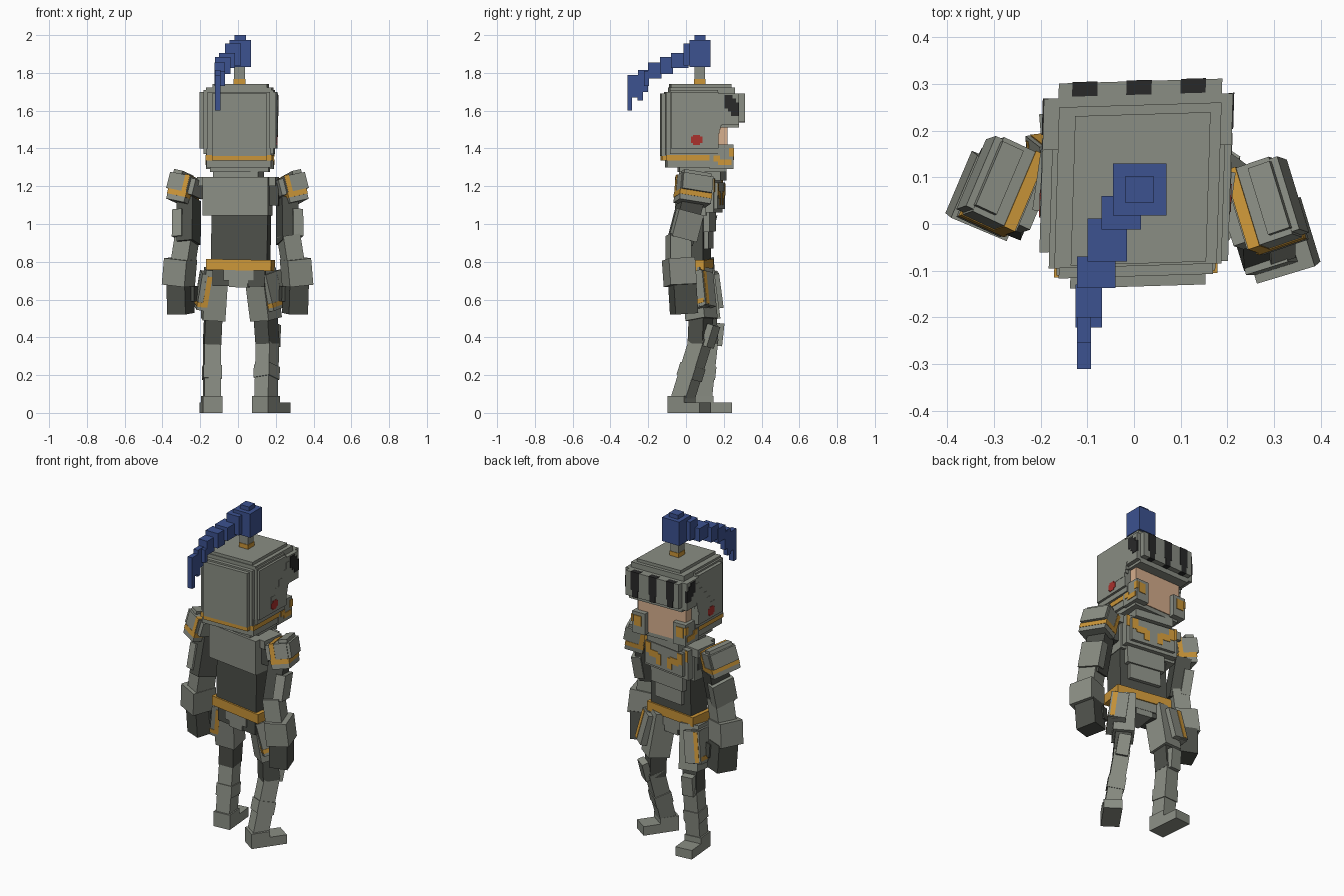
import bpy, bmesh, math
from mathutils import Matrix, Vector

cube = bpy.data.objects.get("Cube")
if cube:
    bpy.data.objects.remove(cube, do_unlink=True)

def material(name, rgb):
    m = bpy.data.materials.new(name)
    m.use_nodes = True
    m.diffuse_color = (*rgb, 1)
    b = m.node_tree.nodes["Principled BSDF"]
    b.inputs["Base Color"].default_value = (*rgb, 1)
    b.inputs["Roughness"].default_value = 0.9
    return m

STEEL = material("steel grey", (0.255, 0.27, 0.23))
DARK = material("dark cloth", (0.075, 0.08, 0.068))
GOLD = material("gold trim", (0.60, 0.305, 0.04))
BLUE = material("plume blue", (0.045, 0.085, 0.28))
SKIN = material("skin", (0.68, 0.43, 0.27))
RED = material("rivet red", (0.40, 0.03, 0.025))
BLACK = material("slot black", (0.022, 0.022, 0.022))

def parts(name, mat, boxes, M=Matrix()):
    """One object from boxes given as x0, x1, y0, y1, z0, z1 in the frame M."""
    bm = bmesh.new()
    for x0, x1, y0, y1, z0, z1 in boxes:
        T = Matrix.Translation(((x0 + x1) / 2, (y0 + y1) / 2, (z0 + z1) / 2))
        S = Matrix.Diagonal((abs(x1 - x0), abs(y1 - y0), abs(z1 - z0), 1))
        bmesh.ops.create_cube(bm, size=1, matrix=M @ T @ S)
    bmesh.ops.recalc_face_normals(bm, faces=bm.faces)
    me = bpy.data.meshes.new(name)
    bm.to_mesh(me)
    bm.free()
    me.materials.append(mat)
    ob = bpy.data.objects.new(name, me)
    bpy.context.collection.objects.link(ob)

def frame(top, bottom, yaw):
    """Frame at the middle of a limb segment: z runs up the segment, x is turned by yaw degrees."""
    a, b = Vector(top), Vector(bottom)
    z = (a - b).normalized()
    x = Vector((math.cos(math.radians(yaw)), math.sin(math.radians(yaw)), 0))
    y = z.cross(x).normalized()
    x = y.cross(z)
    M = Matrix((x, y, z)).transposed().to_4x4()
    M.translation = (a + b) / 2
    return M, (a - b).length

def block(w, d, h, dx=0, dy=0, dz=0):
    return (dx - w / 2, dx + w / 2, dy - d / 2, dy + d / 2, dz - h / 2, dz + h / 2)

def segment(name, mat, top, bottom, w, d, yaw):
    M, h = frame(top, bottom, yaw)
    parts(name, mat, [block(w, d, h)], M)
    return M, h

# ---- Helmet, slightly skewed like the rest of the stance
HEAD = Matrix(((1, 0.03, 0, 0.002), (0.03, 1, 0, 0), (0, 0, 1, 0), (0, 0, 0, 1)))
parts("helmet_shell", STEEL, [
    (-0.203, 0.0, -0.055, 0.165, 1.40, 1.70),
    (0.0, 0.202, -0.085, 0.165, 1.40, 1.70),
    (-0.182, 0.188, -0.09, 0.165, 1.37, 1.71),
    (-0.16, 0.17, -0.112, 0.10, 1.365, 1.70),
    (-0.135, 0.155, -0.134, 0.10, 1.36, 1.69),
    (-0.17, 0.178, -0.09, 0.255, 1.51, 1.722),
    (-0.135, 0.155, -0.085, 0.235, 1.70, 1.74)], HEAD)
parts("neck_guard", STEEL, [
    (-0.165, 0.175, -0.105, 0.17, 1.30, 1.40),
    (-0.15, 0.16, -0.04, 0.21, 1.275, 1.31),
    (-0.175, -0.09, 0.12, 0.245, 1.29, 1.42),
    (0.095, 0.18, 0.12, 0.245, 1.29, 1.42)], HEAD)
parts("neck_guard_trim", GOLD, [
    (-0.17, 0.18, -0.11, 0.15, 1.337, 1.365),
    (-0.135, 0.155, -0.132, 0.0, 1.337, 1.36)]
    + [b for s, x in ((-1, -0.175), (1, 0.18)) for b in (
        (x - s * 0.01, x + s * 0.004, 0.14, 0.175, 1.33, 1.362),
        (x - s * 0.01, x + s * 0.004, 0.165, 0.235, 1.312, 1.342),
        (x - s * 0.015, x - s * 0.062, 0.24, 0.249, 1.338, 1.40),
        (x - s * 0.01, x + s * 0.003, 0.222, 0.248, 1.358, 1.402))], HEAD)
parts("face", SKIN, [(-0.155, 0.16, 0.10, 0.215, 1.30, 1.53)], HEAD)

# Visor with stepped arms reaching back to the rivets
parts("visor", STEEL, [
    (-0.172, 0.178, 0.16, 0.306, 1.54, 1.69),
    (-0.203, 0.202, 0.14, 0.274, 1.525, 1.69),
    (-0.172, 0.178, 0.15, 0.275, 1.51, 1.56)], HEAD)
for s, x in ((-1, -0.203), (1, 0.202)):
    side = "left" if s > 0 else "right"
    parts(f"visor_arm_{side}", STEEL,
          [(x - s * 0.02, x + s * 0.0015, 0.02 + 0.035 * i, 0.165 + 0.006 * i,
            1.46 + 0.02 * i, 1.50 + 0.04 * i) for i in range(5)], HEAD)
    parts(f"visor_rivet_{side}", RED, [
        (x, x + s * 0.003, 0.02, 0.08, 1.428, 1.462),
        (x, x + s * 0.003, 0.032, 0.068, 1.418, 1.472)], HEAD)
    parts(f"visor_side_slot_{side}", BLACK, [
        (x - s * 0.01, x + s * 0.0025, y, y + 0.042, z, z + 0.07)
        for y, z in ((0.197, 1.612), (0.216, 1.595), (0.233, 1.572))], HEAD)
parts("visor_slots", BLACK,
      [(x - 0.027, x + 0.027, 0.277, 0.308, 1.58, 1.692) for x in (-0.116, 0, 0.116)]
      + [(x - 0.018, x + 0.018, 0.27, 0.308, 1.538, 1.58) for x in (-0.116, 0, 0.116)], HEAD)

# ---- Plume
parts("plume_holder", STEEL, [(-0.02, 0.036, 0.045, 0.1, 1.73, 1.84)])
parts("plume_holder_ring", GOLD, [(-0.023, 0.039, 0.042, 0.103, 1.742, 1.768)])
parts("plume", BLUE, [
    (-0.045, 0.07, 0.018, 0.13, 1.83, 1.975),
    (-0.018, 0.042, 0.045, 0.103, 1.96, 2.0),
    (-0.07, 0.015, -0.012, 0.06, 1.84, 1.955),
    (-0.1, -0.015, -0.08, 0.012, 1.825, 1.905),
    (-0.122, -0.04, -0.137, -0.07, 1.795, 1.885),
    (-0.125, -0.068, -0.2, -0.13, 1.77, 1.855),
    (-0.125, -0.068, -0.222, -0.195, 1.73, 1.81),
    (-0.122, -0.092, -0.255, -0.2, 1.70, 1.815),
    (-0.122, -0.092, -0.258, -0.228, 1.655, 1.72),
    (-0.122, -0.092, -0.31, -0.25, 1.67, 1.79),
    (-0.122, -0.092, -0.31, -0.285, 1.60, 1.69)])

# ---- Torso, turned a little, with the waist set further back than the chest
TURN = Matrix.Rotation(math.radians(-8), 4, "Z")
CHEST = Matrix.Translation((0.0, 0.07, 0)) @ TURN
WAIST = Matrix.Translation((0.0, 0.045, 0)) @ TURN @ Matrix.Rotation(math.radians(1), 4, "Y")
parts("torso", DARK, [(-0.15, 0.15, -0.068, 0.068, 0.78, 1.08),
                      (-0.2, 0.2, -0.03, 0.06, 1.10, 1.22)], WAIST)
parts("chest_plate", STEEL, [
    (-0.175, 0.175, -0.105, 0.06, 1.045, 1.25),
    (-0.165, 0.165, 0.04, 0.10, 1.06, 1.24),
    (-0.14, 0.14, 0.08, 0.118, 1.08, 1.22),
    (-0.12, 0.12, -0.09, 0.13, 1.23, 1.285),
    (-0.21, 0.21, -0.07, 0.07, 1.20, 1.25)], CHEST)
parts("belly_plates", STEEL, [
    (-0.12, 0.12, 0.05, 0.10, 0.96, 1.07),
    (-0.10, 0.10, 0.05, 0.09, 0.87, 0.97)], WAIST)
parts("chest_trim", GOLD, [b for s in (-1, 1) for b in (
    (s * 0.025, s * 0.06, 0.11, 0.121, 1.10, 1.165),
    (s * 0.045, s * 0.11, 0.11, 0.121, 1.135, 1.175),
    (s * 0.10, s * 0.138, 0.11, 0.121, 1.15, 1.215),
    (s * 0.142, s * 0.164, 0.09, 0.103, 1.17, 1.237))], CHEST)
parts("belt", GOLD, [(-0.174, 0.174, -0.078, 0.078, 0.755, 0.812)], WAIST)
parts("hips", DARK, [(-0.14, 0.14, -0.064, 0.064, 0.67, 0.77)], WAIST)
parts("skirt_plates", STEEL, [
    (-0.08, 0.08, -0.072, 0.072, 0.70, 0.76),
    (-0.05, 0.05, -0.07, 0.07, 0.665, 0.71)], WAIST)

# ---- Arms: side, shift of the shoulder, shift of the hand, turn
for s, side, dy_top, dy_low, yaw in ((1, "left", -0.015, -0.01, 17),
                                     (-1, "right", 0.025, 0.085, -23)):
    top = lambda x, y, z: (s * x, y + dy_top, z)
    mid = lambda x, y, z: (s * x, y + (dy_top + dy_low) / 2, z)
    low = lambda x, y, z: (s * x, y + dy_low, z)
    # shoulder guard: wider above, gold bands on the inner edge and round the lower half
    M, h = frame(top(0.265, 0.06, 1.25), top(0.30, 0.048, 1.11), yaw)
    parts(f"shoulder_guard_{side}", STEEL, [
        block(0.105, 0.175, h), block(0.05, 0.15, 0.03, s * 0.03, 0, h / 2 + 0.004),
        block(0.05, 0.165, h * 0.6, s * 0.045, 0, h * 0.19),
        block(0.04, 0.14, h * 0.6, -s * 0.06, 0, 0.02)], M)
    parts(f"shoulder_trim_{side}", GOLD, [
        block(0.109, 0.179, 0.028, 0, 0, -0.03),
        block(0.026, 0.179, 0.1, -s * 0.036, 0, 0.026)], M)
    # upper arm with its outer plate
    M, h = segment(f"upper_arm_{side}", DARK, mid(0.26, 0.04, 1.13), mid(0.262, -0.02, 0.90),
                   0.09, 0.12, yaw)
    parts(f"upper_arm_plate_{side}", STEEL,
          [block(0.055, 0.14, h * 0.62, s * 0.04, 0, -0.02)], M)
    # forearm, gauntlet cuff and glove
    segment(f"forearm_{side}", STEEL, low(0.268, -0.03, 0.94), low(0.29, -0.03, 0.80),
            0.095, 0.115, yaw)
    segment(f"gauntlet_cuff_{side}", STEEL, low(0.304, -0.03, 0.815), low(0.316, -0.02, 0.675),
            0.13, 0.145, yaw)
    M, h = segment(f"glove_{side}", DARK, low(0.307, -0.01, 0.69), low(0.302, 0.0, 0.525),
                   0.105, 0.125, yaw)
    parts(f"glove_thumb_{side}", DARK, [block(0.04, 0.05, 0.08, -s * 0.05, 0.045, 0.02)], M)

# ---- Legs: hip, knee, ankle, turn
for s, side, hip, knee, ankle, yaw in (
        (1, "left", (0.115, 0.055, 0.76), (0.158, 0.09, 0.42), (0.147, -0.025, 0.05), -35),
        (-1, "right", (-0.115, 0.08, 0.76), (-0.137, 0.125, 0.42), (-0.138, 0.085, 0.05), 5)):
    hip, knee, ankle = Vector(hip), Vector(knee), Vector(ankle)
    flare = Vector((s * 0.02, 0, 0))
    segment(f"thigh_{side}", STEEL, hip, hip.lerp(knee, 0.78), 0.12, 0.125, yaw)
    # hip guard with thin gold edging
    M, h = frame(hip.lerp(knee, 0.08), hip.lerp(knee, 0.64) + flare, yaw)
    parts(f"hip_guard_{side}", STEEL, [block(0.055, 0.14, h, s * 0.05, 0.01),
                                       block(0.10, 0.05, h * 0.95, s * 0.028, 0.065)], M)
    parts(f"hip_guard_trim_{side}", GOLD, [
        block(0.026, 0.02, h * 0.85, s * 0.036, -0.054, 0.005),
        block(0.059, 0.144, 0.024, s * 0.05, 0.01, -h / 2 + 0.03),
        block(0.026, 0.053, h * 0.9, s * 0.055, 0.066)], M)
    # knee, shin and knee guard
    segment(f"knee_{side}", DARK, hip.lerp(knee, 0.7), knee.lerp(ankle, 0.15), 0.09, 0.095, yaw)
    M, h = frame(knee, ankle, yaw)
    parts(f"shin_{side}", STEEL, [block(0.088, 0.092, h * 0.92, 0, 0, -0.01),
                                  block(0.098, 0.102, 0.07, 0, 0, -0.02),
                                  block(0.07, 0.04, 0.12, 0, 0.05, h / 2)], M)
    # stepped shoe
    F = Matrix.Translation((ankle.x, ankle.y, 0)) @ Matrix.Rotation(math.radians(yaw), 4, "Z")
    parts(f"shoe_{side}", STEEL, [(-0.052, 0.052, -0.052, 0.155, 0, 0.055),
                                  (-0.052, 0.052, -0.052, 0.055, 0.05, 0.09)], F)
